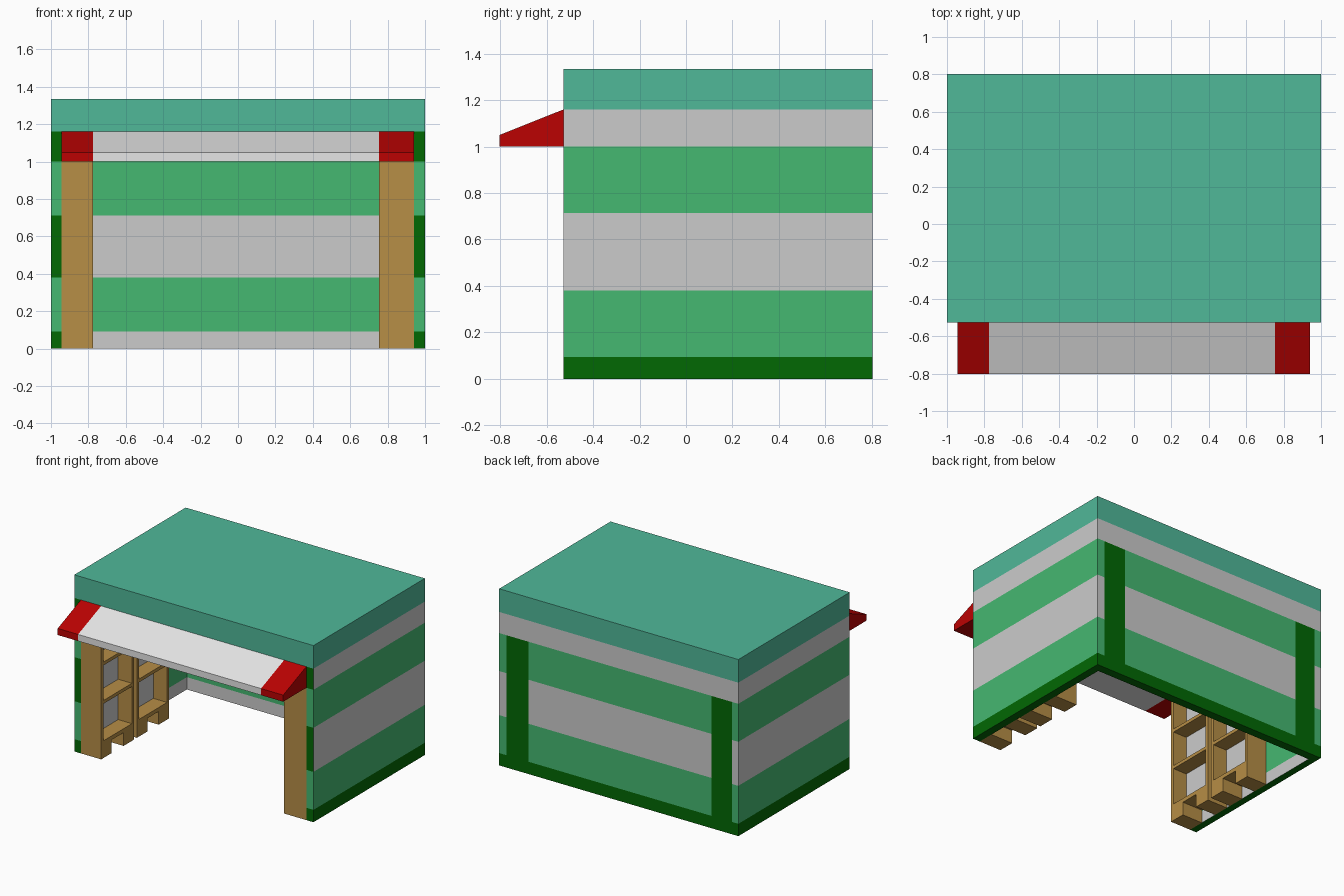
import bpy, bmesh

if "Cube" in bpy.data.objects:
    bpy.data.objects.remove(bpy.data.objects["Cube"])


def lin(c):
    c /= 255
    return c / 12.92 if c <= 0.04045 else ((c + 0.055) / 1.055) ** 2.4


def material(name, rgb):
    m = bpy.data.materials.new(name)
    m.diffuse_color = (*[lin(c) for c in rgb], 1)
    m.use_nodes = True
    m.node_tree.nodes["Principled BSDF"].inputs["Base Color"].default_value = m.diffuse_color
    return m


TEAL = material("roof teal", (80, 184, 153))
GREEN = material("stripe green", (69, 184, 113))
GREY = material("stripe grey", (203, 203, 203))
DARK = material("dark green", (2, 104, 4))
RED = material("awning red", (187, 2, 2))
WHITE = material("awning light grey", (230, 230, 230))
WOOD = material("shelf wood", (183, 142, 70))


def finish(name, bm, mats):
    bmesh.ops.recalc_face_normals(bm, faces=bm.faces)
    me = bpy.data.meshes.new(name)
    bm.to_mesh(me)
    bm.free()
    for m in mats:
        me.materials.append(m)
    ob = bpy.data.objects.new(name, me)
    bpy.context.collection.objects.link(ob)
    return ob


def add_box(bm, x0, x1, y0, y1, z0, z1):
    v = [bm.verts.new((x, y, z)) for x in (x0, x1) for y in (y0, y1) for z in (z0, z1)]
    for f in ((0, 1, 3, 2), (4, 6, 7, 5), (0, 4, 5, 1), (2, 3, 7, 6), (0, 2, 6, 4), (1, 5, 7, 3)):
        bm.faces.new([v[i] for i in f])


def box(name, mat, *dims):
    bm = bmesh.new()
    add_box(bm, *dims)
    return finish(name, bm, [mat])


FRONT, BACK = -0.527, 0.803
INNER = BACK - 0.065           # inner face of the back wall
XL, XR = -0.945, 0.94          # inner faces of the side walls
SL, SR = -0.775, 0.755         # inner faces of the shelf units
LEVELS = [0, 0.093, 0.38, 0.713, 1.0, 1.16]

# Striped walls: a U-shaped plan raised through the stripe levels
plan = [(-1, FRONT), (-1, BACK), (XL, BACK), (SL, BACK), (SR, BACK), (XR, BACK),
        (1, BACK), (1, FRONT), (XR, FRONT), (XR, INNER), (XL, INNER), (XL, FRONT)]
bm = bmesh.new()
rings = [[bm.verts.new((x, y, z)) for x, y in plan] for z in LEVELS]
n = len(plan)
for band in range(len(LEVELS) - 1):
    a, b = rings[band], rings[band + 1]
    for i in range(n):
        j = (i + 1) % n
        f = bm.faces.new((a[i], a[j], b[j], b[i]))
        c = f.calc_center_median()
        stripe = band % 2                      # 0 grey, 1 green
        outside = abs(c.x) > 0.99 or c.y > BACK - 0.01
        front_edge = c.y < FRONT + 0.01
        post = c.y > BACK - 0.01 and band < 4 and (XL < c.x < SL or SR < c.x < XR)
        if post or (band == 0 and outside) or (front_edge and not stripe):
            f.material_index = 2
        else:
            f.material_index = stripe
bm.faces.new(rings[0]).material_index = 2
finish("striped_walls", bm, [GREY, GREEN, DARK])

# Flat roof slab and the ceiling under it
box("roof", TEAL, -1, 1, FRONT, BACK, 1.16, 1.335)
box("ceiling", GREY, XL, XR, FRONT, INNER, 1.0, 1.16)

# Sloped awning with red ends
profile = [(FRONT, 1.0), (-0.803, 1.0), (-0.803, 1.05), (FRONT, 1.16)]
bm = bmesh.new()
secs = [[bm.verts.new((x, y, z)) for y, z in profile] for x in (XL, SL, SR, XR)]
for k in range(3):
    for i in range(4):
        j = (i + 1) % 4
        f = bm.faces.new((secs[k][i], secs[k][j], secs[k + 1][j], secs[k + 1][i]))
        f.material_index = 0 if k == 1 else 1
for s in (secs[0], secs[3]):
    bm.faces.new(s).material_index = 1
finish("awning", bm, [WHITE, RED])

# Two shelf units along each side wall, each with a grey back
T = 0.025
for side, x0, x1, b0, b1 in (("left", XL, SL, XL, SL - 0.115),
                             ("right", SR, XR, SR + 0.115, XR)):
    for unit, y0, y1 in (("front", FRONT, -0.135), ("rear", -0.1, 0.285)):
        bm = bmesh.new()
        for ya, yb in ((y0, y0 + T), (y1 - T, y1)):            # end panels
            add_box(bm, x0, x1, ya, yb, 0.13, 1.0)
        for ya, yb in ((y0, y0 + 0.125), (y1 - 0.125, y1)):    # feet
            add_box(bm, x0, x1, ya, yb, 0, 0.1)
        add_box(bm, x0, x1, y0, y1, 0.1, 0.13)                 # bottom board
        for z in (0.41, 0.7, 0.975):                           # shelves and top
            add_box(bm, x0, x1, y0 + T, y1 - T, z, z + T)
        finish(f"{side}_{unit}_shelf", bm, [WOOD])
        box(f"{side}_{unit}_shelf_back", GREY, b0, b1, y0 + T, y1 - T, 0.13, 0.975)
